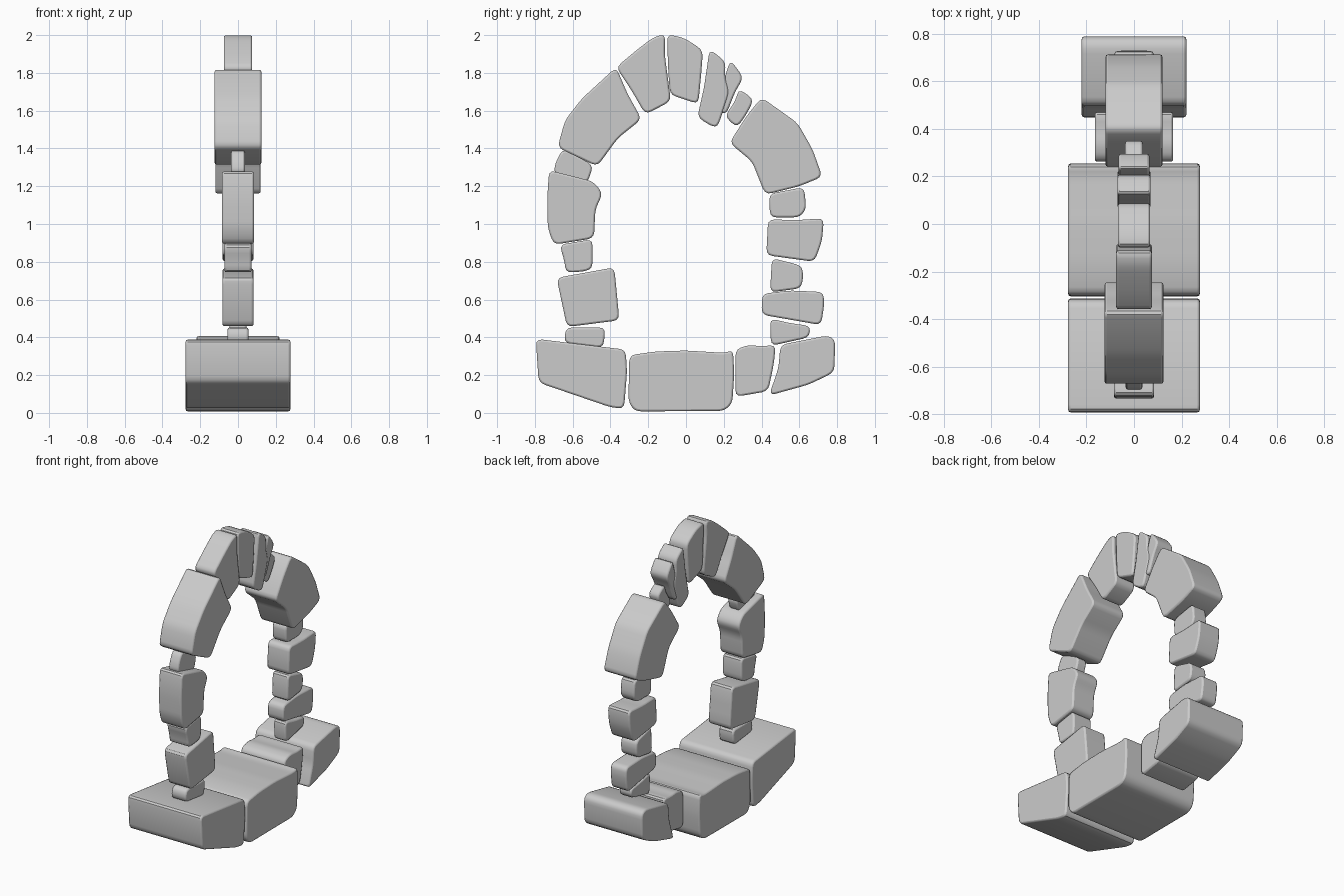
import bpy, bmesh
from mathutils import Vector


def rounded(points, radius=0.035, steps=4):
    """Round every corner of a closed (y, z) outline."""
    pts = [Vector(p) for p in points]
    out = []
    for i, p in enumerate(pts):
        a, b = pts[i - 1] - p, pts[(i + 1) % len(pts)] - p
        s = p + a.normalized() * min(radius, a.length * 0.42)
        e = p + b.normalized() * min(radius, b.length * 0.42)
        for k in range(steps):
            t = k / (steps - 1)
            out.append(s * (1 - t) ** 2 + p * 2 * t * (1 - t) + e * t * t)
    return out


def stone(name, half_width, *outline):
    """A stone: rounded side outline extruded across x, with softened rims."""
    bm = bmesh.new()
    face = bm.faces.new([bm.verts.new((-half_width, p.x, p.y)) for p in rounded(outline)])
    ext = bmesh.ops.extrude_face_region(bm, geom=[face])
    moved = [v for v in ext["geom"] if isinstance(v, bmesh.types.BMVert)]
    bmesh.ops.translate(bm, verts=moved, vec=(2 * half_width, 0, 0))
    bmesh.ops.recalc_face_normals(bm, faces=bm.faces[:])
    mesh = bpy.data.meshes.new(name)
    bm.to_mesh(mesh)
    bm.free()
    ob = bpy.data.objects.new(name, mesh)
    bpy.context.collection.objects.link(ob)
    bev = ob.modifiers.new("soft_rim", 'BEVEL')
    bev.width, bev.segments = 0.01, 2
    bev.limit_method, bev.angle_limit = 'ANGLE', 1.1
    bpy.ops.object.select_all(action='DESELECT')
    bpy.context.view_layer.objects.active = ob
    ob.select_set(True)
    bpy.ops.object.shade_smooth_by_angle(angle=0.6)


# Base stones
stone("base_front", 0.277, (-0.795, 0.392), (-0.32, 0.335), (-0.312, 0.22),
      (-0.328, 0.022), (-0.40, 0.03), (-0.78, 0.16))
stone("base_middle", 0.277, (-0.30, 0.305), (-0.16, 0.325), (0, 0.33), (0.20, 0.318),
      (0.25, 0.33), (0.255, 0.20), (0.245, 0.05), (0.20, 0.01), (-0.27, 0.008), (-0.305, 0.06))
stone("base_small", 0.165, (0.262, 0.335), (0.33, 0.36), (0.40, 0.352), (0.475, 0.36),
      (0.465, 0.26), (0.435, 0.115), (0.262, 0.085))
stone("base_back", 0.22, (0.50, 0.36), (0.75, 0.41), (0.79, 0.385), (0.785, 0.215),
      (0.65, 0.15), (0.44, 0.092), (0.49, 0.24))

# Front column
stone("front_column_1", 0.055, (-0.637, 0.452), (-0.427, 0.452), (-0.437, 0.345), (-0.645, 0.37))
stone("front_column_2", 0.082, (-0.685, 0.715), (-0.38, 0.77), (-0.365, 0.62),
      (-0.353, 0.49), (-0.63, 0.455))
stone("front_column_3", 0.072, (-0.67, 0.89), (-0.495, 0.92), (-0.495, 0.77),
      (-0.53, 0.75), (-0.635, 0.742), (-0.645, 0.81))
stone("front_column_4", 0.085, (-0.725, 1.285), (-0.49, 1.225), (-0.44, 1.16),
      (-0.48, 1.08), (-0.487, 0.925), (-0.70, 0.89), (-0.732, 0.98), (-0.735, 1.13))
stone("front_column_5", 0.036, (-0.65, 1.40), (-0.49, 1.31), (-0.525, 1.21),
      (-0.70, 1.265), (-0.69, 1.33))

# Arch stones
stone("arch_front_large", 0.124, (-0.37, 1.83), (-0.31, 1.69), (-0.235, 1.555),
      (-0.36, 1.455), (-0.47, 1.305), (-0.68, 1.405), (-0.64, 1.55), (-0.55, 1.665))
stone("arch_front_top", 0.075, (-0.37, 1.83), (-0.25, 1.93), (-0.17, 1.99), (-0.11, 2.005),
      (-0.113, 1.90), (-0.08, 1.65), (-0.215, 1.58), (-0.29, 1.71))
stone("arch_keystone", 0.068, (-0.10, 2.005), (-0.01, 1.985), (0.09, 1.92), (0.08, 1.79),
      (0.065, 1.635), (-0.085, 1.685), (-0.095, 1.83))
stone("arch_back_wedge", 0.07, (0.125, 1.925), (0.21, 1.86), (0.205, 1.78), (0.23, 1.70),
      (0.17, 1.52), (0.14, 1.515), (0.06, 1.565), (0.095, 1.72))
stone("arch_back_thin", 0.065, (0.235, 1.87), (0.305, 1.775), (0.26, 1.70),
      (0.215, 1.585), (0.18, 1.59), (0.20, 1.76))
stone("arch_back_small", 0.037, (0.28, 1.715), (0.36, 1.66), (0.32, 1.58), (0.27, 1.51),
      (0.205, 1.57), (0.26, 1.65))
stone("arch_back_large", 0.12, (0.40, 1.67), (0.59, 1.535), (0.67, 1.395), (0.722, 1.25),
      (0.60, 1.20), (0.42, 1.155), (0.35, 1.33), (0.23, 1.43), (0.32, 1.57))

# Back column, from top to bottom
stone("back_column_5", 0.052, (0.44, 1.16), (0.625, 1.195), (0.637, 1.08),
      (0.60, 1.035), (0.445, 1.035))
stone("back_column_4", 0.082, (0.435, 1.025), (0.58, 1.02), (0.73, 1.03), (0.72, 0.91),
      (0.68, 0.80), (0.425, 0.835))
stone("back_column_3", 0.06, (0.455, 0.82), (0.61, 0.78), (0.622, 0.73),
      (0.61, 0.66), (0.445, 0.638))
stone("back_column_2", 0.06, (0.403, 0.63), (0.55, 0.648), (0.725, 0.64), (0.733, 0.58),
      (0.715, 0.465), (0.40, 0.52))
stone("back_column_1", 0.045, (0.445, 0.50), (0.55, 0.475), (0.658, 0.46), (0.652, 0.40),
      (0.45, 0.355))
